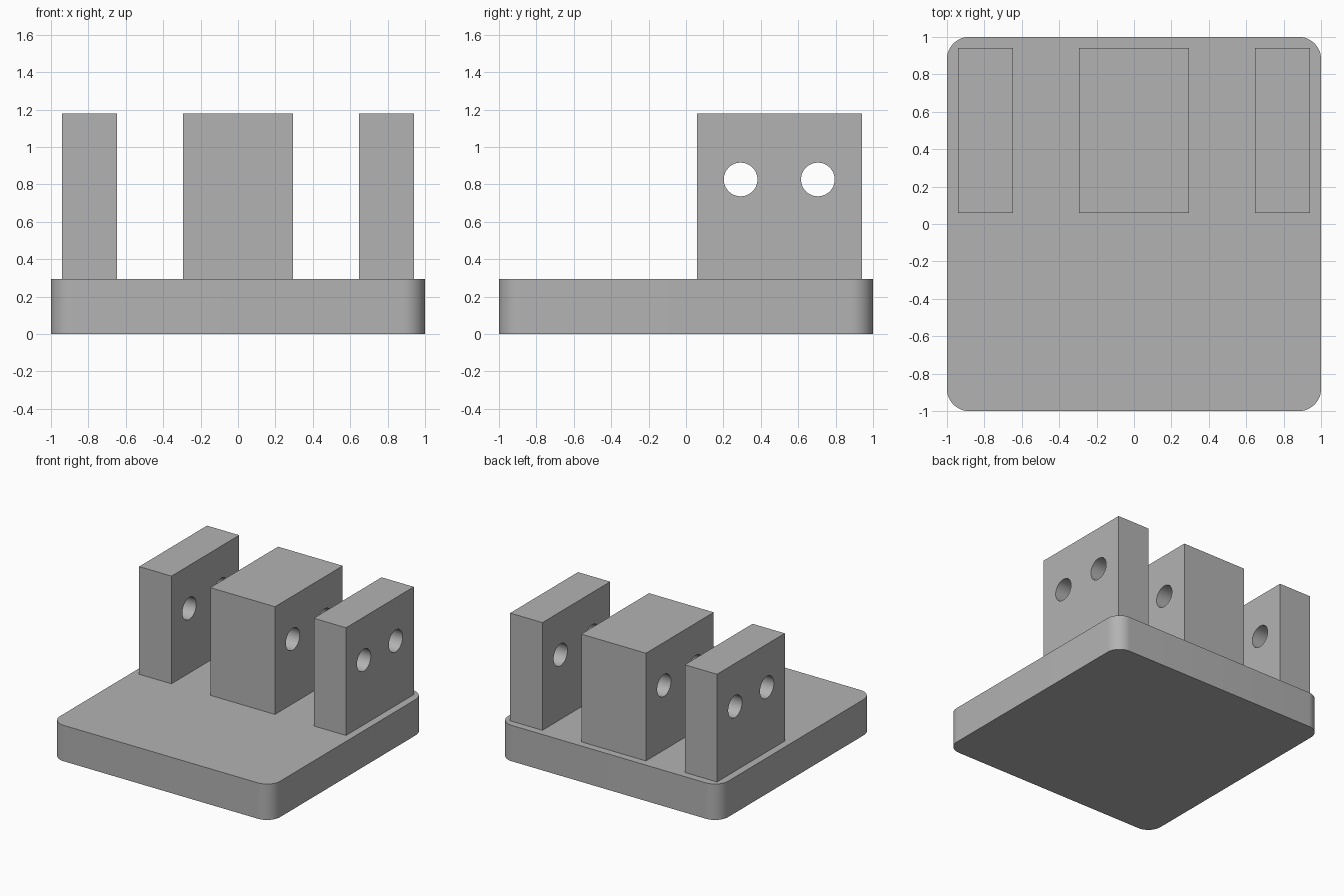
import bpy
import bmesh
import math
from mathutils import Matrix

cube = bpy.data.objects.get("Cube")
if cube:
    bpy.data.objects.remove(cube, do_unlink=True)

grey = bpy.data.materials.new("plain grey")
grey.use_nodes = True
colour = (0.45, 0.45, 0.45, 1)
grey.diffuse_color = colour
grey.node_tree.nodes["Principled BSDF"].inputs["Base Color"].default_value = colour

BASE_TOP = 0.295
BLOCK_TOP = 1.18
BLOCK_Y = (0.06, 0.94)
HOLE_Z = 0.826
HOLE_RADIUS = 0.09


def finish(name, bm):
    mesh = bpy.data.meshes.new(name)
    bm.to_mesh(mesh)
    bm.free()
    mesh.materials.append(grey)
    obj = bpy.data.objects.new(name, mesh)
    bpy.context.collection.objects.link(obj)
    return obj


def box(low, high):
    bm = bmesh.new()
    size = [b - a for a, b in zip(low, high)]
    middle = [(a + b) / 2 for a, b in zip(low, high)]
    bmesh.ops.create_cube(bm, size=1, matrix=Matrix.Translation(middle) @ Matrix.Diagonal((*size, 1)))
    return bm


def smooth(obj):
    bpy.ops.object.select_all(action="DESELECT")
    obj.select_set(True)
    bpy.context.view_layer.objects.active = obj
    bpy.ops.object.shade_smooth_by_angle(angle=math.radians(30))


# Base plate with rounded vertical corners
bm = box((-1, -1, 0), (1, 1, BASE_TOP))
uprights = [e for e in bm.edges if abs(e.verts[0].co.z - e.verts[1].co.z) > 0.1]
bmesh.ops.bevel(bm, geom=uprights, offset=0.118, segments=12, profile=0.5, affect="EDGES")
smooth(finish("base_plate", bm))

# Cutter: two rods along x for the pin holes
bm = bmesh.new()
for y in (0.292, 0.705):
    bmesh.ops.create_cone(
        bm, cap_ends=True, segments=48, radius1=HOLE_RADIUS, radius2=HOLE_RADIUS, depth=3,
        matrix=Matrix.Translation((0, y, HOLE_Z)) @ Matrix.Rotation(math.pi / 2, 4, "Y"))
cutter = finish("hole_cutter", bm)
cutter.hide_render = True

# Three upright blocks, each drilled through by both holes
for name, x0, x1 in (("right_block", -0.94, -0.647),
                     ("middle_block", -0.294, 0.294),
                     ("left_block", 0.647, 0.94)):
    block = finish(name, box((x0, BLOCK_Y[0], BASE_TOP), (x1, BLOCK_Y[1], BLOCK_TOP)))
    cut = block.modifiers.new("pin holes", "BOOLEAN")
    cut.operation = "DIFFERENCE"
    cut.solver = "EXACT"
    cut.object = cutter
    bpy.context.view_layer.update()
    bpy.ops.object.select_all(action="DESELECT")
    block.select_set(True)
    bpy.context.view_layer.objects.active = block
    bpy.ops.object.modifier_apply(modifier=cut.name)
    smooth(block)

bpy.data.objects.remove(cutter, do_unlink=True)
